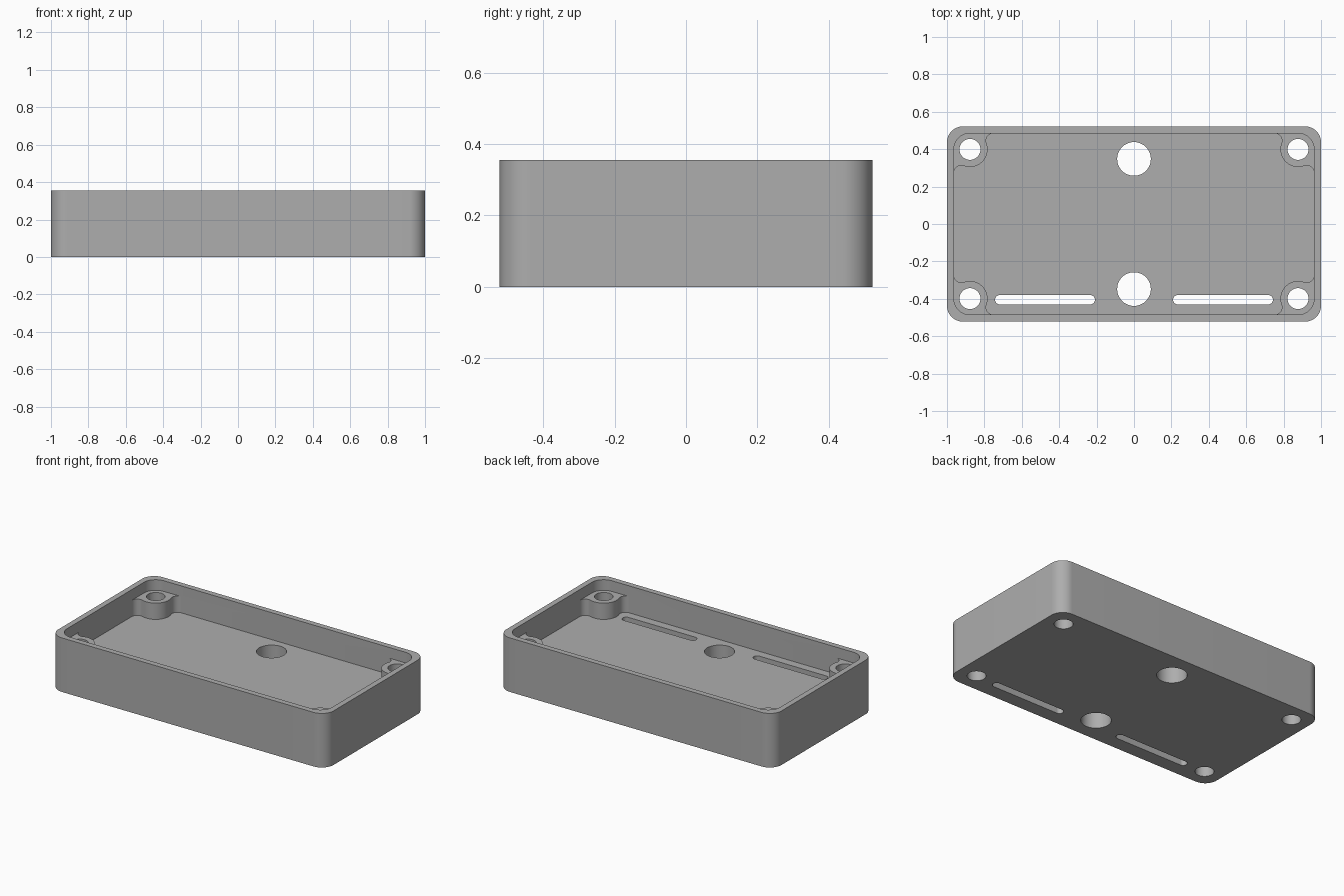
import bpy, bmesh
from math import sin, cos, pi, sqrt, atan2

if "Cube" in bpy.data.objects:
    bpy.data.objects.remove(bpy.data.objects["Cube"], do_unlink=True)

HX, HY, HEIGHT = 1.0, 0.522, 0.355
FLOOR, BOSS_TOP, WALL, CORNER = 0.178, 0.285, 0.037, 0.086
SX, SY = HX - WALL - CORNER, HY - WALL - CORNER  # screw centres

grey = bpy.data.materials.new("plain grey")
grey.use_nodes = True
COLOUR = (0.42, 0.42, 0.42, 1)
grey.diffuse_color = COLOUR
grey.node_tree.nodes["Principled BSDF"].inputs["Base Color"].default_value = COLOUR


def arc(cx, cy, r, a0, a1, n=16):
    return [(cx + r * cos(a0 + (a1 - a0) * i / n),
             cy + r * sin(a0 + (a1 - a0) * i / n)) for i in range(n + 1)]


def circle(cx, cy, r):
    return arc(cx, cy, r, 0, 2 * pi, 48)[:-1]


def rounded_rect(hx, hy, r):
    pts = []
    for i, (sx, sy) in enumerate([(1, 1), (-1, 1), (-1, -1), (1, -1)]):
        pts += arc(sx * (hx - r), sy * (hy - r), r, i * pi / 2, (i + 1) * pi / 2)
    return pts


def slot(x0, x1, y, r):
    return arc(x1 - r, y, r, -pi / 2, pi / 2) + arc(x0 + r, y, r, pi / 2, 3 * pi / 2)


def prisms(name, outlines, z0, z1):
    """One object holding an upright prism for every outline."""
    bm = bmesh.new()
    for pts in outlines:
        base = bm.faces.new([bm.verts.new((x, y, z0)) for x, y in pts])
        ext = bmesh.ops.extrude_face_region(bm, geom=[base], use_keep_orig=True)
        for v in ext["geom"]:
            if isinstance(v, bmesh.types.BMVert):
                v.co.z = z1
    bmesh.ops.recalc_face_normals(bm, faces=bm.faces)
    mesh = bpy.data.meshes.new(name)
    bm.to_mesh(mesh)
    bm.free()
    mesh.materials.append(grey)
    ob = bpy.data.objects.new(name, mesh)
    bpy.context.collection.objects.link(ob)
    return ob


def boss_outline(sx, sy, r=0.094, f=0.04):
    """Round screw post blended into both walls, with its back buried in them."""
    w = CORNER
    reach = sqrt((r + f) ** 2 - (w - f) ** 2)
    tilt = atan2(w - f, reach)
    flare = arc(-reach, w - f, f, pi / 2, -tilt, 12)
    front = arc(0, 0, r, pi - tilt, 1.5 * pi + tilt, 28)[1:-1]
    other = [(y, x) for x, y in reversed(flare)]
    back = [(0.1, -reach), (0.1, 0.07), (0.07, 0.1), (-reach, 0.1)]
    return [(sx * (SX + x), sy * (SY + y)) for x, y in flare + front + other + back]


def combine(target, tool, operation):
    tool.hide_render = True
    mod = target.modifiers.new(operation.lower(), "BOOLEAN")
    mod.operation, mod.solver, mod.object = operation, "EXACT", tool
    bpy.context.view_layer.objects.active = target
    bpy.ops.object.modifier_apply(modifier=mod.name)
    bpy.data.objects.remove(tool, do_unlink=True)


corners = [(sx, sy) for sx in (-1, 1) for sy in (-1, 1)]

# Hollow tray
tray = prisms("enclosure_tray", [rounded_rect(HX, HY, CORNER)], 0, HEIGHT)
cavity = prisms("cavity_cutter", [rounded_rect(HX - WALL, HY - WALL, CORNER)], FLOOR, 0.5)
combine(tray, cavity, "DIFFERENCE")

# Corner screw posts
posts = prisms("screw_posts", [boss_outline(sx, sy) for sx, sy in corners], 0.1, BOSS_TOP)
combine(tray, posts, "UNION")

# Screw holes, two cable holes and two front slots
holes = [circle(sx * SX, sy * SY, 0.056) for sx, sy in corners]
holes += [circle(0, y, 0.09) for y in (-0.348, 0.348)]
holes += [slot(x0, x0 + 0.534, -0.405, 0.025) for x0 in (-0.743, 0.209)]
combine(tray, prisms("hole_cutters", holes, -0.1, 0.5), "DIFFERENCE")

# Smooth curves with crisp edges
bpy.ops.object.select_all(action="DESELECT")
tray.select_set(True)
bpy.context.view_layer.objects.active = tray
bpy.ops.object.shade_smooth_by_angle(angle=pi / 6)
